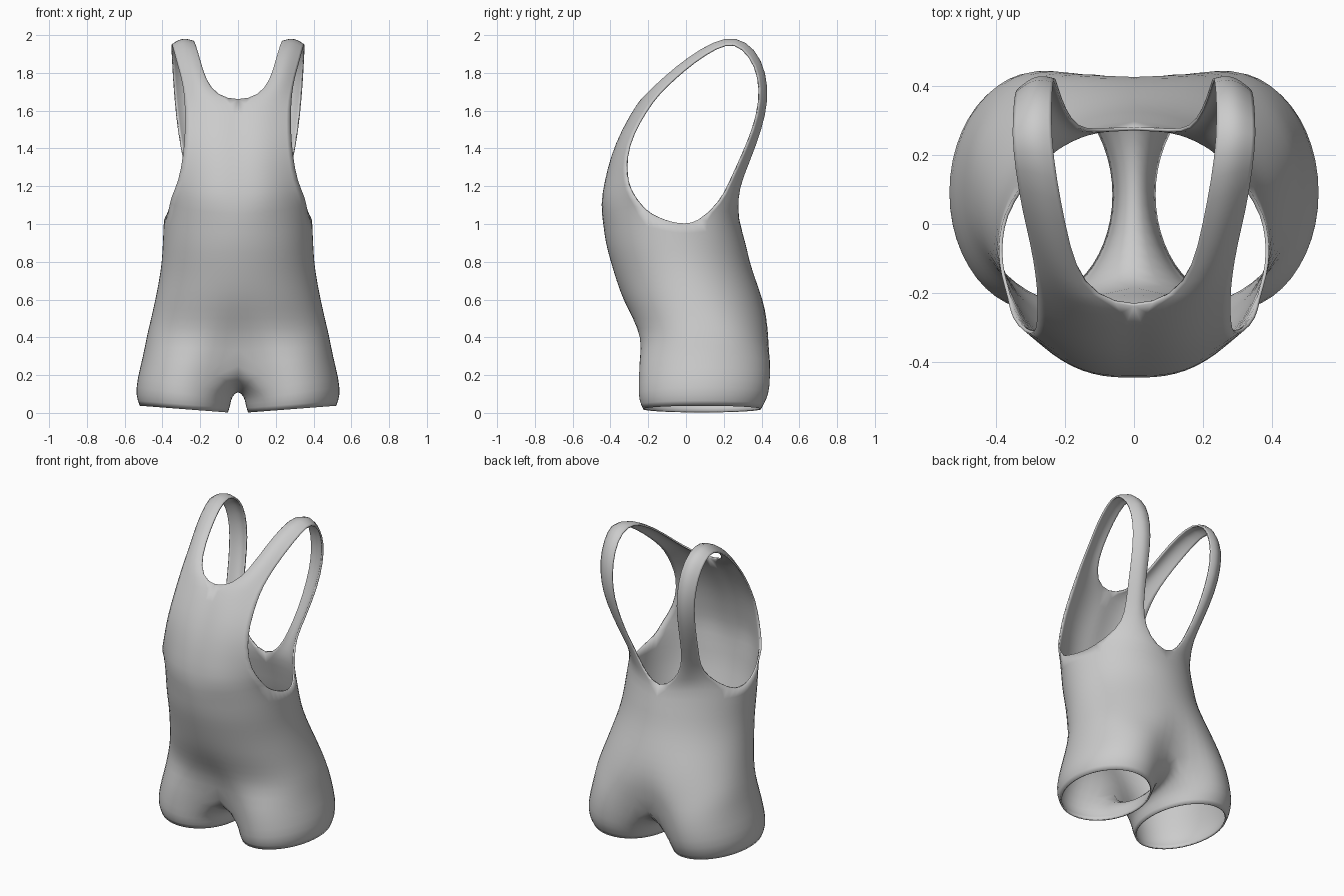
import bpy, bmesh
from math import sin, cos, pi, radians
from mathutils import Vector

if "Cube" in bpy.data.objects:
    bpy.data.objects.remove(bpy.data.objects["Cube"])

N, W, INNER = 16, 6, 8      # half-ring columns, strap columns, inner-thigh columns
bm = bmesh.new()


def strip(upper, lower):
    """Quads between two rows of vertices, facing outward."""
    for i in range(len(upper) - 1):
        bm.faces.new((upper[i], lower[i], lower[i + 1], upper[i + 1]))


def spow(v, p):
    return abs(v) ** p * (1 if v >= 0 else -1)


# Torso rings: height, half width, front y, back y, squareness, centre cleft
torso = [(1.00, .395, -.44, .285, 2.0, 0), (.90, .400, -.428, .318, 2.0, 0),
         (.80, .405, -.40, .338, 2.0, 0), (.70, .42, -.37, .372, 2.0, 0),
         (.60, .44, -.335, .408, 2.1, 0), (.50, .462, -.29, .438, 2.2, .01),
         (.40, .487, -.255, .455, 2.4, .035)]
# Rise of the top ring round the armhole and lower back
rise = [0, 0, .01, .02, .03, .05, .07, .035, .01, 0, .01, .03, .04, .04, .03, .01, 0]
rows = []
for r, (z, a, yf, yb, n, cleft) in enumerate(torso):
    row = []
    for j in range(N + 1):
        t = -pi / 2 + pi * j / N
        x = a * spow(cos(t), 2 / n) if 0 < j < N else 0
        s = spow(sin(t), 2 / n)
        y = (yf + yb) / 2 + (yb - yf) / 2 * s
        y -= cleft * (1 if s > 0 else -1) * max(0, 1 - x / .2) ** 2
        row.append(bm.verts.new((x, y, z + (rise[j] if r == 0 else 0))))
    rows.append(row)
for up, low in zip(rows, rows[1:]):
    strip(up, low)

# Leg rings: centre x, centre y, half width, half depth, outer z, inner z
legs = [(.24, .10, .265, .352, .30, .27), (.285, .097, .252, .352, .18, .08),
        (.290, .088, .254, .342, .09, .05), (.287, .085, .236, .316, .038, .002)]
spread = radians(125)
prev = None
for r, (cx, cy, a, b, zo, zi) in enumerate(legs):
    ring = []
    for j in range(N + INNER):
        if j <= N:
            p = -spread + 2 * spread * j / N
        else:
            p = spread + (2 * pi - 2 * spread) * (j - N) / INNER
        x, y = cx + a * cos(p), cy + b * sin(p)
        z = zi + (zo - zi) * (cos(p) + 1) / 2
        if r == 0 and (j == 0 or j >= N):        # crotch line on the mirror plane
            k = abs(((j - N) if j else INNER) / INNER * 2 - 1)
            x, z = 0, .12 + .15 * k * k
        ring.append(bm.verts.new((x, y, z)))
    if prev:
        strip(prev + prev[:1], ring + ring[:1])
    else:
        strip(rows[-1], ring[:N + 1])
    prev = ring

# Bib and shoulder strap: neck edge xyz, armhole edge xyz, outward bulge
bib = [(0, -.452, 1.10, .357, -.275, 1.14, .06), (0, -.432, 1.22, .315, -.318, 1.22, .04),
       (0, -.397, 1.36, .29, -.322, 1.36, .03), (0, -.335, 1.50, .28, -.285, 1.48, .03),
       (0, -.25, 1.652, .28, -.21, 1.61, .025), (.11, -.215, 1.68, .285, -.15, 1.69, .022)]
strap = [(.17, -.13, 1.76, .30, -.06, 1.775), (.20, 0, 1.87, .325, .04, 1.86),
         (.225, .13, 1.955, .345, .16, 1.94), (.24, .25, 1.985, .355, .26, 1.968),
         (.24, .36, 1.93, .35, .345, 1.89), (.235, .42, 1.80, .345, .39, 1.78),
         (.23, .43, 1.65, .335, .395, 1.65), (.22, .395, 1.50, .32, .36, 1.50),
         (.20, .335, 1.33, .29, .285, 1.33), (.165, .28, 1.19, .26, .225, 1.20),
         (.11, .275, 1.08, .28, .18, 1.11)]
low = rows[0][:W + 1]
for st in bib + [s + (.022,) for s in strap]:
    p, q = Vector(st[:3]), Vector(st[3:6])
    mid = (p + q) / 2
    out = Vector((0, mid.y - .05, mid.z - min(mid.z, 1.6))).normalized()
    up = [bm.verts.new(p.lerp(q, i / W) + out * st[6] * sin(pi * i / W)) for i in range(W + 1)]
    strip(up, low)
    low = up
strip(rows[0][:N - W - 1:-1], low)               # strap joins the lower back

mesh = bpy.data.meshes.new("singlet_body")
bm.to_mesh(mesh)
bm.free()
body = bpy.data.objects.new("singlet_body", mesh)
bpy.context.collection.objects.link(body)

# Plain grey cloth
cloth = bpy.data.materials.new("grey_cloth")
cloth.diffuse_color = (.6, .6, .6, 1)
cloth.use_nodes = True
cloth.node_tree.nodes["Principled BSDF"].inputs["Base Color"].default_value = cloth.diffuse_color
mesh.materials.append(cloth)
mesh.polygons.foreach_set("use_smooth", [True] * len(mesh.polygons))

# Mirror the half, round it, and give the cloth a thin wall
mirror = body.modifiers.new("mirror", 'MIRROR')
mirror.use_clip = True
body.modifiers.new("rounding", 'SUBSURF').levels = 1
body.modifiers["rounding"].render_levels = 1
wall = body.modifiers.new("wall", 'SOLIDIFY')
wall.thickness = .01
wall.offset = -1
